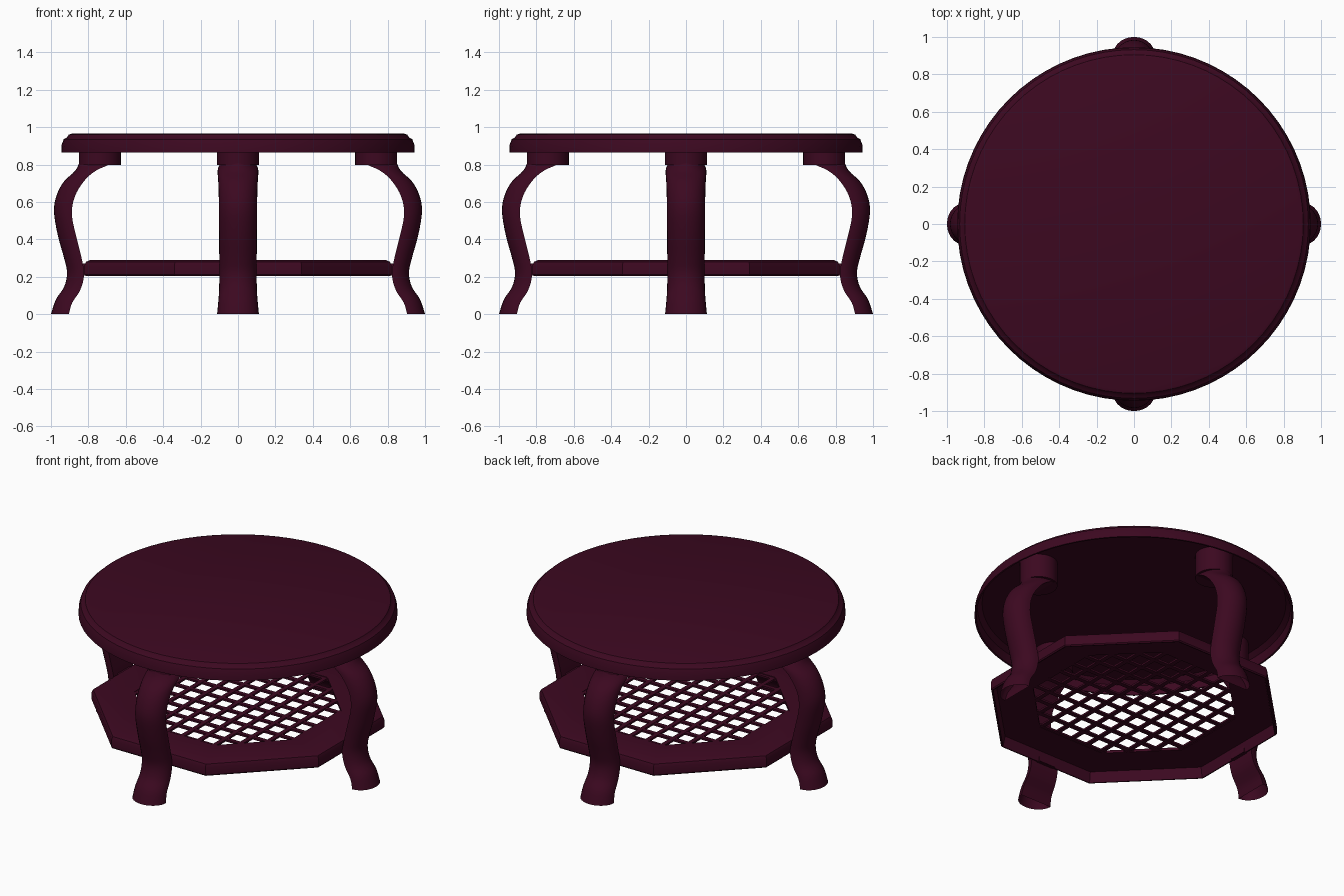
import bpy, bmesh, math
from mathutils import Matrix

if "Cube" in bpy.data.objects:
    bpy.data.objects.remove(bpy.data.objects["Cube"])

wood = bpy.data.materials.new("dark plum wood")
wood.diffuse_color = (0.045, 0.0025, 0.0145, 1)
wood.use_nodes = True
wood.node_tree.nodes["Principled BSDF"].inputs["Base Color"].default_value = wood.diffuse_color


def finish(bm, name, angle=None):
    bmesh.ops.remove_doubles(bm, verts=bm.verts, dist=1e-5)
    bmesh.ops.recalc_face_normals(bm, faces=bm.faces)
    me = bpy.data.meshes.new(name)
    bm.to_mesh(me)
    bm.free()
    me.materials.append(wood)
    ob = bpy.data.objects.new(name, me)
    bpy.context.collection.objects.link(ob)
    if angle:
        bpy.ops.object.select_all(action='DESELECT')
        ob.select_set(True)
        bpy.context.view_layer.objects.active = ob
        bpy.ops.object.shade_smooth_by_angle(angle=math.radians(angle))
    return ob


def lathe(bm, profile, sides, closed=False, start=0.0, centre=(0, 0)):
    """Turn a (radius, z) profile round a vertical axis."""
    rings = []
    for r, z in profile:
        rings.append([bm.verts.new((centre[0] + r * math.cos(start + 2 * math.pi * i / sides),
                                    centre[1] + r * math.sin(start + 2 * math.pi * i / sides), z))
                      for i in range(sides)])
    pairs = list(zip(rings, rings[1:]))
    if closed:
        pairs.append((rings[-1], rings[0]))
    else:
        bm.faces.new(rings[0])
        bm.faces.new(rings[-1])
    for a, b in pairs:
        for i in range(sides):
            j = (i + 1) % sides
            bm.faces.new((a[i], a[j], b[j], b[i]))


def box(bm, x0, x1, y0, y1, z0, z1):
    m = Matrix.Translation(((x0 + x1) / 2, (y0 + y1) / 2, (z0 + z1) / 2)) @ \
        Matrix.Diagonal((x1 - x0, y1 - y0, z1 - z0, 1))
    bmesh.ops.create_cube(bm, size=1, matrix=m)


def spline(pts, steps):
    """Catmull-Rom through rows of numbers."""
    out = []
    for k in range(len(pts) - 1):
        p = [pts[max(k - 1, 0)], pts[k], pts[k + 1], pts[min(k + 2, len(pts) - 1)]]
        for s in range(steps):
            t = s / steps
            out.append([0.5 * (2 * b + (c - a) * t + (2 * a - 5 * b + 4 * c - d) * t * t
                               + (3 * b - a - 3 * c + d) * t ** 3) for a, b, c, d in zip(*p)])
    return out + [list(pts[-1])]


# Round table top: rounded upper edge, hollow underneath behind a thin rim
bm = bmesh.new()
lathe(bm, [(0.90, 0.95), (0.928, 0.925), (0.934, 0.865), (0.945, 0.865), (0.943, 0.905),
           (0.932, 0.935), (0.915, 0.945), (0.905, 0.96), (0.89, 0.965)], 72)
finish(bm, "table_top", 35)

# Cabriole legs: outer r, z / inner r, z / half width
sections = [
    (1.0, 0.0, 0.904, 0.0, 0.112),
    (0.973, 0.08, 0.887, 0.06, 0.106),
    (0.93, 0.145, 0.843, 0.13, 0.101),
    (0.914, 0.22, 0.823, 0.21, 0.100),
    (0.93, 0.30, 0.834, 0.29, 0.100),
    (0.963, 0.42, 0.861, 0.40, 0.101),
    (0.984, 0.55, 0.888, 0.53, 0.102),
    (0.968, 0.64, 0.872, 0.63, 0.103),
    (0.93, 0.71, 0.82, 0.715, 0.106),
    (0.872, 0.765, 0.76, 0.767, 0.109),
    (0.849, 0.81, 0.695, 0.797, 0.098),
    (0.846, 0.84, 0.665, 0.82, 0.07),
]
names = ["right_leg", "back_leg", "left_leg", "front_leg"]
N = 14
for q, name in enumerate(names):
    bm = bmesh.new()
    prev = None
    rows = spline(sections, 4)
    for k, (ro, zo, ri, zi, w) in enumerate(rows):
        ring = []
        for i in range(N + 1):
            a = math.pi * i / N
            s = math.sin(a)
            ring.append(bm.verts.new((ri + (ro - ri) * s, w * math.cos(a), zi + (zo - zi) * s)))
        if prev:
            for i in range(N + 1):
                j = (i + 1) % (N + 1)
                bm.faces.new((prev[i], prev[j], ring[j], ring[i]))
        if k == len(rows) - 1:      # foot is left open
            bm.faces.new(ring)
        prev = ring
    # Round block under the top, and the peg into the shelf
    lathe(bm, [(0.112, 0.797), (0.112, 0.955)], 32, centre=(0.738, 0))
    box(bm, 0.80, 0.86, -0.06, 0.06, 0.207, 0.272)
    bmesh.ops.rotate(bm, verts=bm.verts, matrix=Matrix.Rotation(q * math.pi / 2, 3, 'Z'))
    finish(bm, name, 40)

# Octagonal shelf frame with a skirt, profile given as (distance to flat side, z)
bm = bmesh.new()
c = math.cos(math.pi / 8)
frame = [(0.58, 0.272), (0.795, 0.272), (0.808, 0.205), (0.815, 0.205), (0.82, 0.212),
         (0.82, 0.262), (0.812, 0.28), (0.79, 0.29), (0.58, 0.29)]
lathe(bm, [(r / c, z) for r, z in frame], 8, closed=True, start=math.pi / 8)
finish(bm, "shelf_frame", 30)

# Lattice of crossing bars clipped to the octagonal opening
bm = bmesh.new()
a, h, pitch = 0.595, 0.014, 0.115
for i in range(-5, 6):
    p = i * pitch
    e = min(a, a * math.sqrt(2) - abs(p))
    box(bm, p - h, p + h, -e, e, 0.275, 0.287)
    box(bm, -e, e, p - h, p + h, 0.274, 0.286)
finish(bm, "shelf_lattice")
